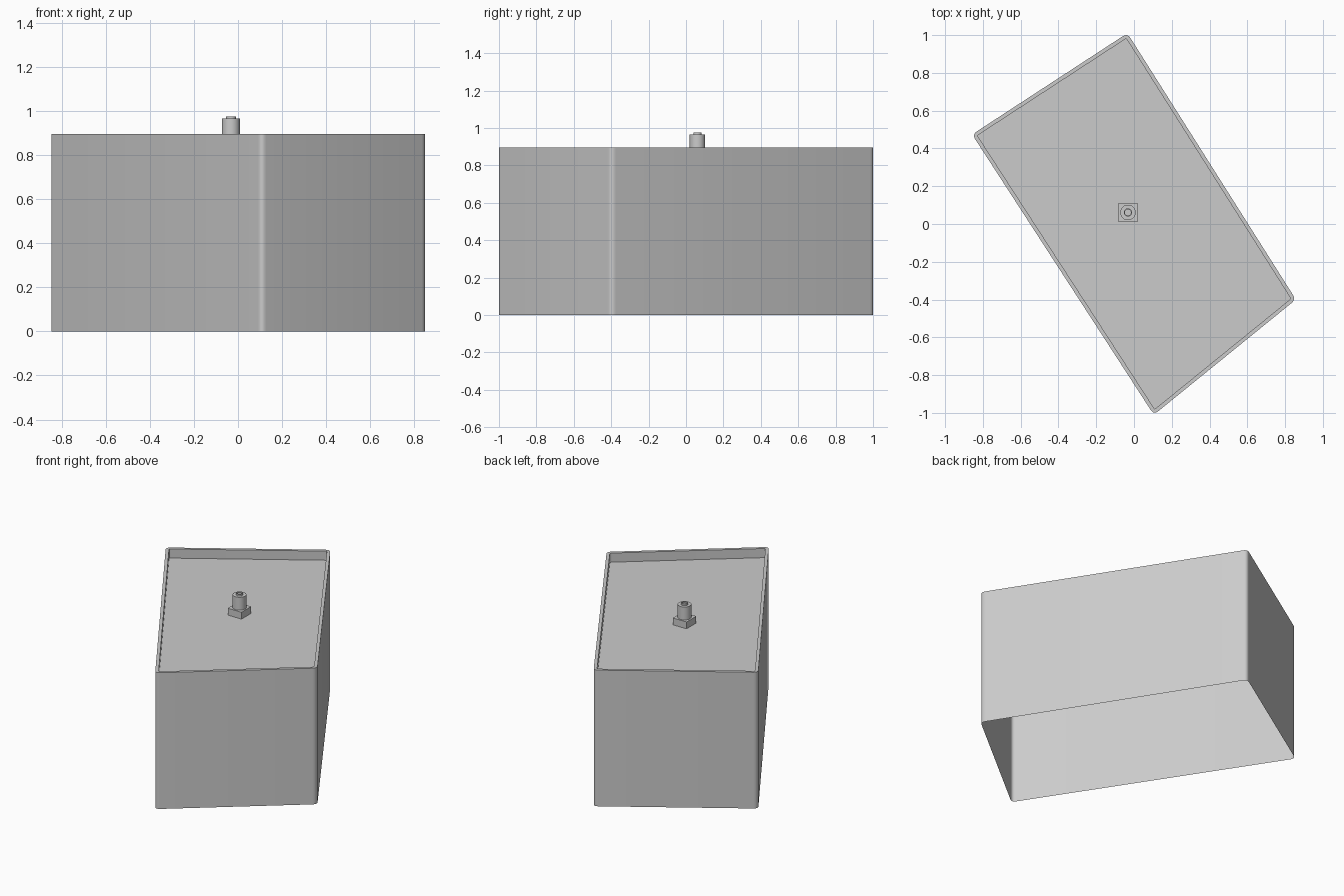
import bpy, bmesh, math
from mathutils import Vector

cube = bpy.data.objects.get("Cube")
if cube:
    bpy.data.objects.remove(cube, do_unlink=True)

ROOF, TOP = 0.835, 0.895
RIM = 0.02          # parapet thickness
ROUND = 0.03        # corner rounding
CORNERS = [Vector(c) for c in ((-0.035, 1.01), (-0.857, 0.474), (0.105, -1.01), (0.857, -0.4))]
VENT = (-0.032, 0.061)

grey = bpy.data.materials.new("light grey")
grey.use_nodes = True
grey.diffuse_color = (0.6, 0.6, 0.6, 1)
grey.node_tree.nodes["Principled BSDF"].inputs["Base Color"].default_value = (0.6, 0.6, 0.6, 1)


def rounded_outline(corners, d, steps=5):
    """Closed outline with a curved blend at every corner."""
    pts = []
    for i, c in enumerate(corners):
        a = c + (corners[i - 1] - c).normalized() * d
        b = c + (corners[(i + 1) % len(corners)] - c).normalized() * d
        for k in range(steps + 1):
            t = k / steps
            pts.append(a * (1 - t) ** 2 + c * 2 * t * (1 - t) + b * t ** 2)
    return pts


def inset(pts, d):
    """Move a counter-clockwise outline inwards."""
    out = []
    for i, p in enumerate(pts):
        e1 = (p - pts[i - 1]).normalized()
        e2 = (pts[(i + 1) % len(pts)] - p).normalized()
        n = Vector((-e1.y - e2.y, e1.x + e2.x)).normalized()
        out.append(p + n * d / n.dot(Vector((-e1.y, e1.x))))
    return out


def circle(r, n, turn=0.0):
    return [Vector((VENT[0] + r * math.cos(math.tau * i / n + turn),
                    VENT[1] + r * math.sin(math.tau * i / n + turn))) for i in range(n)]


def loft(name, rings, cap=False, closed=False):
    """Join (outline, height) rings; cap fills the last, closed joins last to first."""
    bm = bmesh.new()
    loops = [[bm.verts.new((p.x, p.y, z)) for p in pts] for pts, z in rings]
    pairs = list(zip(loops, loops[1:]))
    if closed:
        pairs.append((loops[-1], loops[0]))
    for lo, hi in pairs:
        for i in range(len(lo)):
            j = (i + 1) % len(lo)
            bm.faces.new((lo[i], lo[j], hi[j], hi[i]))
    if cap:
        bm.faces.new(loops[-1])
    me = bpy.data.meshes.new(name)
    bm.to_mesh(me)
    bm.free()
    ob = bpy.data.objects.new(name, me)
    bpy.context.collection.objects.link(ob)
    me.materials.append(grey)
    bpy.ops.object.select_all(action="DESELECT")
    ob.select_set(True)
    bpy.context.view_layer.objects.active = ob
    bpy.ops.object.shade_smooth_by_angle(angle=math.radians(35))
    return ob


outer = rounded_outline(CORNERS, ROUND)
inner = inset(outer, RIM)

# Building shell, open underneath
loft("walls", [(outer, 0), (outer, ROOF)])
loft("roof", [(inner, ROOF)], cap=True)
loft("parapet", [(outer, ROOF), (outer, TOP), (inner, TOP), (inner, ROOF)], closed=True)

# Roof vent: square plinth, round pipe and small hollow cap
plinth = circle(0.05 * math.sqrt(2), 4, math.pi / 4)
loft("vent_plinth", [(plinth, ROOF), (plinth, 0.88)], cap=True)
loft("vent_pipe", [(circle(0.041, 24), 0.88), (circle(0.041, 24), 0.965)], cap=True)
loft("vent_cap", [(circle(0.022, 16), 0.965), (circle(0.022, 16), 0.975),
                  (circle(0.016, 16), 0.975), (circle(0.016, 16), 0.967)], cap=True)
